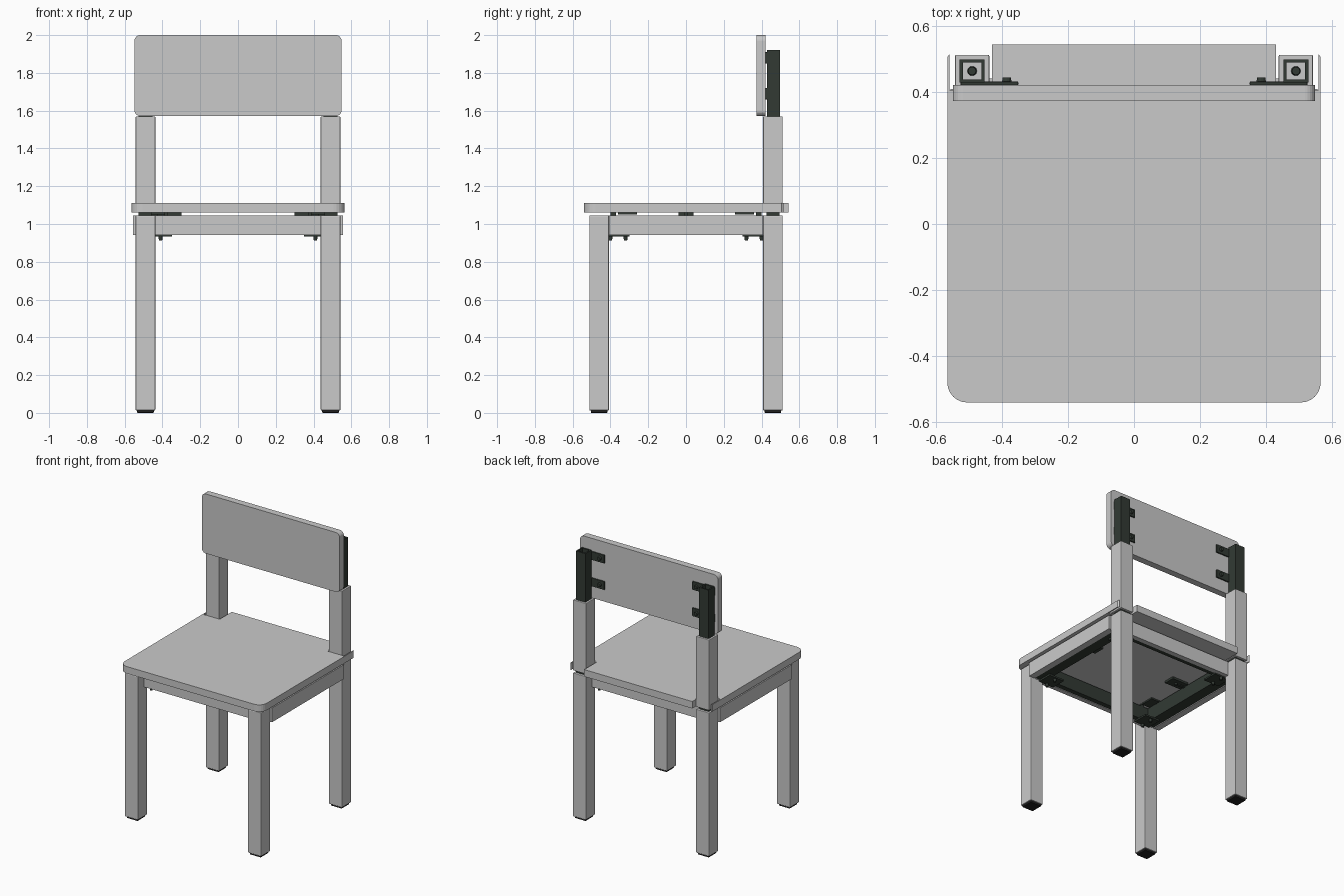
import bpy, bmesh
from mathutils import Vector

cube = bpy.data.objects.get("Cube")
if cube:
    bpy.data.objects.remove(cube, do_unlink=True)


def material(name, rgb):
    m = bpy.data.materials.new(name)
    m.use_nodes = True
    m.diffuse_color = (*rgb, 1)
    m.node_tree.nodes["Principled BSDF"].inputs["Base Color"].default_value = (*rgb, 1)
    return m


GREY = material("light grey", (0.59, 0.59, 0.59))
METAL = material("dark green metal", (0.032, 0.042, 0.034))
BLACK = material("black rubber", (0.014, 0.014, 0.014))


def add(name, bm, mat):
    bmesh.ops.recalc_face_normals(bm, faces=bm.faces)
    mesh = bpy.data.meshes.new(name)
    bm.to_mesh(mesh)
    bm.free()
    ob = bpy.data.objects.new(name, mesh)
    bpy.context.scene.collection.objects.link(ob)
    mesh.materials.append(mat)
    return ob


def box(name, x, y, z, mat, soft=0.0):
    """Box from (min, max) ranges."""
    bm = bmesh.new()
    bmesh.ops.create_cube(bm, size=1)
    for v in bm.verts:
        v.co = Vector([(a + b) / 2 + c * (b - a) for (a, b), c in zip((x, y, z), v.co)])
    ob = add(name, bm, mat)
    if soft:
        mod = ob.modifiers.new("soft edges", "BEVEL")
        mod.width, mod.segments = soft, 2
    return ob


def span(centre, size):
    return (centre - size / 2, centre + size / 2)


def mirrored(s, lo, hi):
    return tuple(sorted((s * lo, s * hi)))


def bolt(name, centre, axis, radius, depth):
    bm = bmesh.new()
    bmesh.ops.create_cone(bm, cap_ends=True, segments=12, radius1=radius,
                          radius2=radius * 0.8, depth=depth)
    ob = add(name, bm, METAL)
    ob.rotation_euler = Vector(axis).to_track_quat("Z", "Y").to_euler()
    ob.location = centre
    return ob


def slab(name, outline, depth, radius, rounded, mat):
    """Extrude an outline; round the depth-wise edges picked by a rule."""
    bm = bmesh.new()
    face = bm.faces.new([bm.verts.new(p) for p in outline])
    ext = bmesh.ops.extrude_face_region(bm, geom=[face])
    top = [g for g in ext["geom"] if isinstance(g, bmesh.types.BMVert)]
    bmesh.ops.translate(bm, vec=depth, verts=top)
    along = Vector(depth).normalized()
    edges = [e for e in bm.edges
             if abs((e.verts[0].co - e.verts[1].co).normalized().dot(along)) > 0.99
             and rounded(e.verts[0].co)]
    bmesh.ops.bevel(bm, geom=edges, offset=radius, segments=6, profile=0.5, affect="EDGES")
    return add(name, bm, mat)


# Seat board with notches around the rear posts
half = [(0.565, -0.54), (0.565, 0.505), (0.558, 0.515), (0.558, 0.405), (0.43, 0.405), (0.43, 0.543)]
outline = [(x, y, 1.06) for x, y in half] + [(-x, y, 1.06) for x, y in reversed(half)]
slab("seat", outline, (0, 0, 0.05), 0.06, lambda p: p.y < -0.5, GREY)

# Backrest panel
panel = [(sx * 0.548, 0.372, z) for sx, z in ((-1, 1.572), (1, 1.572), (1, 2), (-1, 2))]
slab("backrest", panel, (0, 0.048, 0), 0.03, lambda p: True, GREY)

LEG = 0.104
for s, side in ((1, "left"), (-1, "right")):
    px = s * 0.49
    for cy, end in ((-0.46, "front"), (0.46, "rear")):
        e = -1 if cy < 0 else 1
        # Legs with rubber feet
        box(f"{end}_leg_{side}", span(px, LEG), span(cy, LEG), (0.013, 1.045), GREY, 0.004)
        box(f"{end}_foot_{side}", span(px, 0.088), span(cy, 0.088), (0, 0.02), BLACK, 0.004)
        # Corner plates under the frame, with bolts
        box(f"{end}_corner_plate_{side}", mirrored(s, 0.35, 0.47), mirrored(e, 0.3, 0.41),
            (0.934, 0.946), METAL)
        for by in (0.32, 0.4):
            bolt(f"{end}_frame_bolt_{side}", (s * 0.41, e * by, 0.925), (0, 0, -1), 0.011, 0.024)
        # Spacers holding the seat above the frame
        box(f"{end}_seat_spacer_{side}", mirrored(s, 0.37, 0.46), mirrored(e, 0.26, 0.36),
            (1.05, 1.06), METAL)

    # Side apron, standing slightly proud of the legs
    box(f"side_apron_{side}", mirrored(s, 0.51, 0.556), (-0.408, 0.408), (0.943, 1.045), GREY)
    # Metal frame sides
    box(f"frame_side_{side}", mirrored(s, 0.43, 0.508), (-0.41, 0.41), (0.947, 1.045), METAL)
    box(f"middle_spacer_{side}", mirrored(s, 0.38, 0.46), span(0, 0.02), (1.04, 1.06), METAL)
    box(f"seat_clip_{side}", mirrored(s, 0.3, 0.43), span(0, 0.08), (1.045, 1.06), METAL)
    bolt(f"clip_bolt_{side}", (s * 0.36, 0, 1.04), (0, 0, -1), 0.012, 0.014)

    # Upper post and the metal joint below it
    box(f"upper_post_{side}", span(px, LEG), span(0.46, LEG), (1.062, 1.57), GREY, 0.004)
    box(f"post_joint_{side}", span(px, 0.075), span(0.46, 0.07), (1.03, 1.08), METAL)

    # Open square tube carrying the backrest
    for t in (-1, 1):
        box(f"tube_side_{side}", span(px + t * 0.033, 0.01), span(0.463, 0.07), (1.56, 1.92), METAL)
        box(f"tube_wall_{side}", span(px, 0.066), span(0.463 + t * 0.03, 0.01), (1.56, 1.92), METAL)
    bolt(f"tube_bolt_{side}", (px, 0.463, 1.58), (0, 0, 1), 0.015, 0.03)

    # Backrest brackets with bolts
    for z in (1.69, 1.88):
        box(f"bracket_{side}", mirrored(s, 0.35, 0.525), (0.42, 0.431), span(z, 0.06), METAL, 0.003)
        bolt(f"bracket_bolt_{side}", (s * 0.385, 0.436, z), (0, 1, 0), 0.015, 0.016)

# Front and rear aprons, with the metal frame behind them
for e, end in ((-1, "front"), (1, "rear")):
    box(f"{end}_apron", (-0.5, 0.5), mirrored(e, 0.405, 0.44), (0.943, 1.045), GREY)
    box(f"frame_{end}", (-0.43, 0.43), mirrored(e, 0.37, 0.406), (0.947, 1.045), METAL)
    for x in (-0.38, 0.38):
        box(f"{end}_edge_spacer", span(x, 0.02), span(e * 0.385, 0.03), (1.04, 1.06), METAL)
